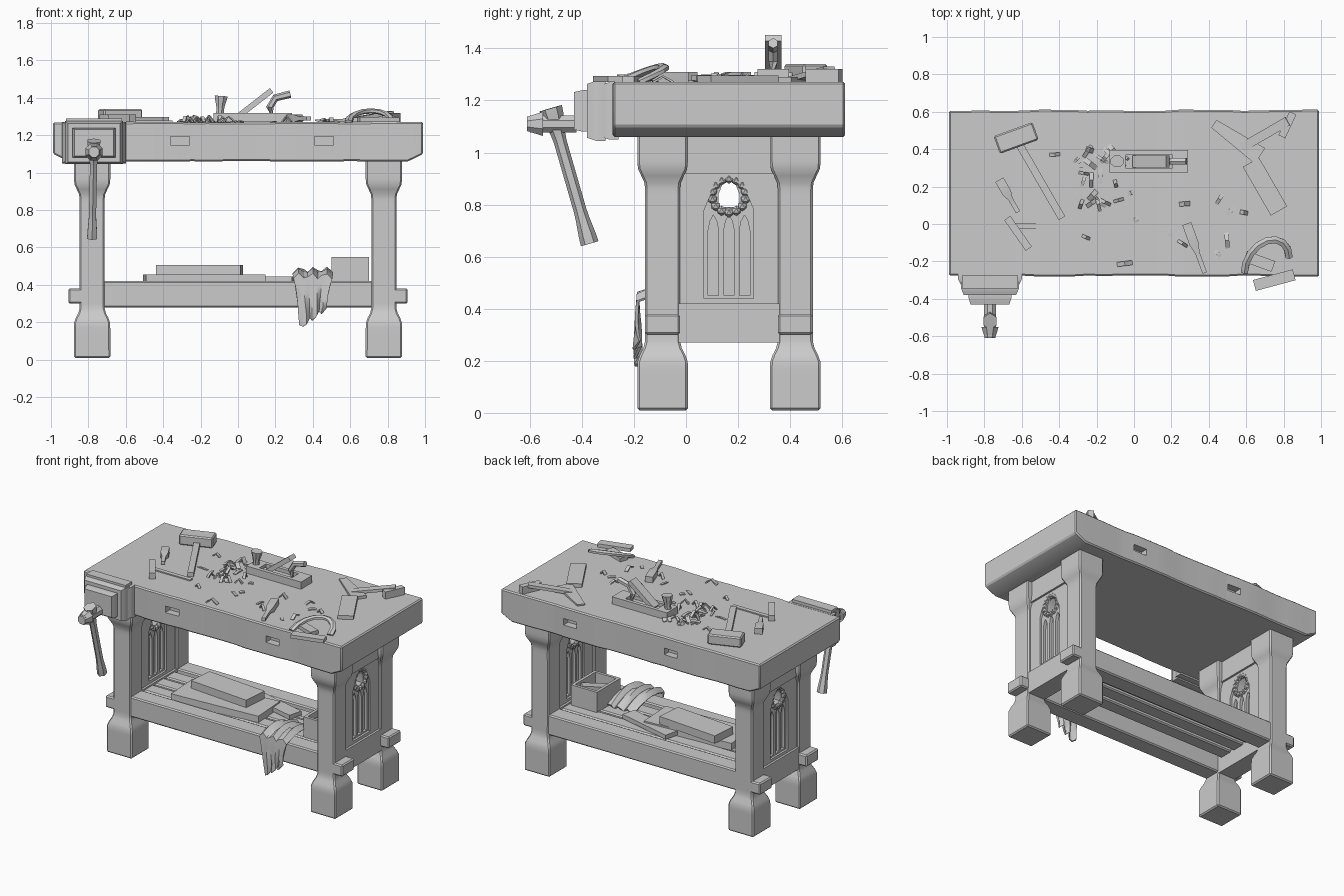
import bpy, bmesh, math, random
from mathutils import Vector

random.seed(4)
if "Cube" in bpy.data.objects:
    bpy.data.objects.remove(bpy.data.objects["Cube"])

# Main levels and centre lines shared by the parts
TOP, UNDERSIDE, SHELF = 1.27, 1.06, 0.41
FRONT_LEG, BACK_LEG, LEG_X = -0.09, 0.42, 0.78
MIDDLE = (FRONT_LEG + BACK_LEG) / 2
SHAFT, FLARE = 0.067, 0.03
DEPTH, FRONT_EDGE = 0.89, -0.28
BACK_EDGE = FRONT_EDGE + DEPTH

grey = bpy.data.materials.new("plain_grey")
grey.use_nodes = True
grey.diffuse_color = (0.6, 0.6, 0.6, 1)
grey.node_tree.nodes["Principled BSDF"].inputs["Base Color"].default_value = grey.diffuse_color


def finish(name, bm):
    bmesh.ops.recalc_face_normals(bm, faces=bm.faces)
    mesh = bpy.data.meshes.new(name)
    bm.to_mesh(mesh)
    bm.free()
    mesh.materials.append(grey)
    ob = bpy.data.objects.new(name, mesh)
    bpy.context.scene.collection.objects.link(ob)
    return ob


def loft(name, points, width, height, shape=None, sides=4):
    """Skin a section along points; width and height are half sizes, scaled by shape(t)."""
    points = [Vector(p) for p in points]
    last = len(points) - 1
    whole = (points[last] - points[0]).normalized()
    up = Vector((0, 0, 1)) if abs(whole.z) < 0.9 else Vector((0, 1, 0))
    corner = math.sqrt(2) if sides == 4 else 1
    bm, rings = bmesh.new(), []
    for i, point in enumerate(points):
        along = (points[min(i + 1, last)] - points[max(i - 1, 0)]).normalized()
        across = up.cross(along).normalized()
        upward = along.cross(across)
        scale = corner * (shape(i / last) if shape else 1)
        ring = []
        for j in range(sides):
            angle = math.tau * (j + 0.5) / sides
            offset = across * width * math.cos(angle) + upward * height * math.sin(angle)
            ring.append(bm.verts.new(point + offset * scale))
        rings.append(ring)
    for ring, following in zip(rings, rings[1:]):
        for j in range(sides):
            k = (j + 1) % sides
            bm.faces.new((ring[j], ring[k], following[k], following[j]))
    bm.faces.new(rings[0])
    bm.faces.new(rings[last])
    return finish(name, bm)


def rod(name, start, end, width, height, shape=None, steps=1, sides=4):
    start, end = Vector(start), Vector(end)
    return loft(name, [start.lerp(end, i / steps) for i in range(steps + 1)], width, height, shape, sides)


def box(name, centre, size):
    half = Vector((size[0] / 2, 0, 0))
    return rod(name, Vector(centre) - half, Vector(centre) + half, size[1] / 2, size[2] / 2)


def span(name, centre, length, width, low, high):
    """Box given by its bottom and top levels."""
    return box(name, (*centre, (low + high) / 2), (length, width, high - low))


def on_bench(name, x, y, length, turn, width, height, rise=0, shape=None, steps=1):
    """Bar lying on the bench top, turned in degrees, with one end raised."""
    half = Vector((math.cos(math.radians(turn)), math.sin(math.radians(turn)), 0)) * length / 2
    middle = Vector((x, y, TOP + height))
    return rod(name, middle - half, middle + half + Vector((0, 0, rise)), width, height, shape, steps)


def modify(ob, kind, **settings):
    modifier = ob.modifiers.new(kind.lower(), kind)
    for key, value in settings.items():
        setattr(modifier, key, value)
    ob.data = bpy.data.meshes.new_from_object(ob.evaluated_get(bpy.context.evaluated_depsgraph_get()))
    ob.modifiers.clear()
    return ob


def soften(ob):
    return modify(ob, 'BEVEL', width=0.008, segments=1, limit_method='ANGLE')


def cut(ob, cutter):
    modify(ob, 'BOOLEAN', operation='DIFFERENCE', solver='EXACT', object=cutter)
    bpy.data.objects.remove(cutter)


def arch(x, y, thickness, half, low, spring, apex):
    """Pointed-arch prism running through x."""
    shoulder = spring + (apex - spring) * 0.6
    right = [(half, low), (half, spring), (half * 0.65, shoulder)]
    outline = right + [(0, apex)] + [(-a, b) for a, b in reversed(right)]
    bm = bmesh.new()
    face = bm.faces.new([bm.verts.new((x - thickness / 2, y + a, b)) for a, b in outline])
    solid = bmesh.ops.extrude_face_region(bm, geom=[face])["geom"]
    bmesh.ops.translate(bm, vec=(thickness, 0, 0), verts=[v for v in solid if isinstance(v, bmesh.types.BMVert)])
    return finish("arch_cutter", bm)


def ease(t):
    t = min(max(t, 0), 1)
    return t * t * (3 - 2 * t)


# Thick worn top with undercut ends and dog holes in both long edges
centre_y, centre_z = FRONT_EDGE + DEPTH / 2, (TOP + UNDERSIDE) / 2
top = rod("bench_top", (-0.99, centre_y, centre_z), (0.99, centre_y, centre_z), DEPTH / 2, (TOP - UNDERSIDE) / 2,
          lambda t: random.uniform(0.985, 1.005), 24)
for v in top.data.vertices:
    if abs(v.co.x) > 0.95 and v.co.z < centre_z:
        v.co.z += 0.04
soften(top)
for x in (-0.31, 0.46):
    for edge in (FRONT_EDGE, BACK_EDGE):
        cut(top, box("dog_hole", (x, edge, 1.17), (0.1, 0.1, 0.045)))


# Legs flare towards both ends about their middle height
def leg_shape(t):
    return 1 + FLARE / SHAFT * ease((abs(t - 0.53) - 0.28) / 0.08)


for side, x in (("left", LEG_X), ("right", -LEG_X)):
    for end, y in (("front", FRONT_LEG), ("back", BACK_LEG)):
        soften(rod(f"{end}_{side}_leg", (x, y, 0.01), (x, y, UNDERSIDE + 0.01), SHAFT, SHAFT, leg_shape, 40))
        soften(span(f"{end}_{side}_tenon", (x * 1.08, y), 0.13, SHAFT * 2, 0.3, 0.38))

    # End frame: rails and a carved panel pierced by a small window
    gap = BACK_LEG - FRONT_LEG - SHAFT
    centre = (x, MIDDLE)
    span(f"{side}_lower_rail", centre, SHAFT * 1.95, gap, 0.27, 0.42)
    span(f"{side}_upper_rail", centre, SHAFT * 1.9, gap, 0.92, UNDERSIDE + 0.01)
    panel = span(f"{side}_carved_panel", centre, 0.1, gap, SHELF, 0.93)
    for face in (-1, 1):
        outer = x + face * 0.05
        cut(panel, arch(outer, MIDDLE, 0.03, 0.095, 0.44, 0.78, 0.91))
        for column in (-1, 0, 1):
            cut(panel, arch(outer, MIDDLE + column * 0.06, 0.07, 0.02, 0.45, 0.7, 0.76))
    cut(panel, arch(x, MIDDLE, 0.2, 0.04, 0.79, 0.84, 0.9))
    for face in (-1, 1):
        bm = bmesh.new()
        for i in range(14):
            a = math.tau * i / 14
            lump = bmesh.ops.create_icosphere(bm, subdivisions=1, radius=0.02)["verts"]
            place = (x + face * 0.035, MIDDLE + 0.065 * math.sin(a), 0.835 + 0.065 * math.cos(a))
            bmesh.ops.translate(bm, vec=place, verts=lump)
        finish(f"{side}_tracery_ring", bm)

# Long stretchers and shelf slats
for end, y in (("front", FRONT_LEG), ("back", BACK_LEG)):
    soften(span(f"{end}_stretcher", (0, y), LEG_X * 2, SHAFT * 1.8, 0.28, 0.42))
for i in (-1, 0, 1):
    soften(span("shelf_slat", (0, MIDDLE + i * 0.12), LEG_X * 2, 0.1, SHELF - 0.04, SHELF))

# Timber offcuts and an open box on the shelf
rod("lower_offcut", (-0.5, 0.1, 0.43), (0.14, 0.14, 0.43), 0.13, 0.025)
rod("upper_offcut", (-0.43, 0.2, 0.48), (0.02, 0.16, 0.48), 0.09, 0.027)
rod("small_offcut", (-0.1, 0.3, 0.43), (0.3, 0.2, 0.43), 0.05, 0.015)
crate = span("open_box", (0.6, 0.13), 0.2, 0.26, SHELF, 0.55)
cut(crate, span("box_hollow", (0.6, 0.13), 0.16, 0.22, SHELF + 0.03, 0.6))
rod("box_contents", (0.54, 0.06, 0.49), (0.66, 0.2, 0.52), 0.03, 0.02)

# Rag lying on the shelf and hanging over the front stretcher
bm = bmesh.new()
bmesh.ops.create_grid(bm, x_segments=8, y_segments=10, size=0.5)
for v in bm.verts:
    across, down = v.co.x, v.co.y + 0.5
    hang = max(down - 0.5, 0) * 2
    fold = 0.015 * math.sin(across * 18 + down * 4)
    y = 0.14 - 0.32 * min(down * 2, 1) + fold * hang
    z = SHELF + 0.06 * math.sin(min(down * 2, 1) * 2.6) + fold - hang * (0.22 - across * 0.1)
    v.co = (0.4 + across * (0.2 - 0.07 * hang), y, z)
modify(finish("draped_rag", bm), 'SOLIDIFY', thickness=0.012)

# Front vise: stepped jaw plates, screw with end knob, and a long handle
VISE_X = -0.77
for step, (half_width, half_height) in enumerate([(0.17, 0.11), (0.155, 0.115), (0.115, 0.08)]):
    plate = FRONT_EDGE - 0.05 * step
    rod("vise_jaw_plate", (VISE_X, plate + 0.02, 1.16), (VISE_X, plate - 0.05, 1.16), half_width, half_height,
        lambda t: 1 - 0.1 * ease(t * 2 - 1), 4)
rod("vise_screw", (VISE_X, -0.42, 1.11), (VISE_X, -0.6, 1.11), 0.035, 0.035, sides=8)
rod("vise_knob", (VISE_X, -0.55, 1.11), (VISE_X, -0.61, 1.11), 0.05, 0.05, lambda t: 1 - 0.4 * t, 2, 8)
rod("vise_handle", (VISE_X, -0.52, 1.17), (VISE_X - 0.01, -0.37, 0.65), 0.022, 0.025,
    lambda t: 1 + ease(1 - t * 4) * 0.8 + ease(t * 4 - 3) * 0.4, 16, 6)
box("vise_top_guard", (VISE_X, FRONT_EDGE - 0.03, TOP + 0.01), (0.3, 0.07, 0.02))

# Hand plane with knob, wedge and horn
PLANE_Y = 0.335
plane = on_bench("plane_body", 0.08, PLANE_Y, 0.42, 0, 0.06, 0.025)
cut(plane, box("plane_mouth", (0.08, PLANE_Y, TOP + 0.05), (0.25, 0.07, 0.05)))
rod("plane_knob", (-0.1, PLANE_Y, TOP), (-0.09, PLANE_Y, 1.41), 0.022, 0.02, lambda t: 1 + 0.7 * ease(t * 2 - 1), 6, 8)
rod("plane_wedge", (0, PLANE_Y, 1.3), (0.18, PLANE_Y, 1.44), 0.032, 0.015)
loft("plane_horn", [(0.19, PLANE_Y, TOP), (0.17, PLANE_Y, 1.35), (0.2, PLANE_Y, 1.4), (0.28, PLANE_Y, 1.42)],
     0.02, 0.02, sides=6)


# Mallet, square, chisels and saw pieces lying on the top
def chisel(t):
    return 1 if t < 0.5 else 0.5


soften(on_bench("mallet_head", -0.63, 0.46, 0.22, 20, 0.05, 0.035))
on_bench("mallet_handle", -0.5, 0.23, 0.46, -60, 0.02, 0.014)
on_bench("left_chisel", -0.67, 0.15, 0.2, -60, 0.025, 0.02, 0, chisel, 5)
on_bench("right_chisel", 0.33, -0.13, 0.28, -70, 0.025, 0.02, 0, chisel, 5)
on_bench("square_stock", -0.62, -0.05, 0.2, -55, 0.02, 0.02)
on_bench("square_blade", -0.5, -0.01, 0.3, 0, 0.015, 0.004)
on_bench("wooden_plate", 0.7, 0.2, 0.3, -60, 0.05, 0.013)
on_bench("saw_blade", 0.55, 0.45, 0.3, -35, 0.05, 0.01, 0, lambda t: 0.5 + t / 2)
on_bench("saw_rail", 0.7, 0.48, 0.28, 30, 0.025, 0.01, 0.04)
on_bench("saw_grip", 0.82, 0.53, 0.14, 65, 0.02, 0.025)

# Bowed saw frame standing at the front corner
bow = [math.pi * i / 8 for i in range(9)]
loft("bowed_frame", [(0.71 - 0.12 * math.cos(a), -0.22 + 0.13 * math.sin(a) - 0.04 * math.cos(a),
                      TOP + 0.06 * math.sin(a)) for a in bow], 0.022, 0.014, sides=6)
on_bench("frame_foot", 0.75, -0.3, 0.22, 15, 0.03, 0.012)
on_bench("frame_cheek", 0.67, -0.2, 0.16, -20, 0.03, 0.012)

# Curled shavings: dense beside the plane, sparse elsewhere
for i in range(46):
    if i < 32:
        x, y = random.gauss(-0.2, 0.12), random.uniform(0.1, 0.42)
    else:
        x, y = random.uniform(-0.35, 0.65), random.uniform(-0.22, 0.15)
    angle, reach = random.uniform(0, math.tau), random.uniform(0.015, 0.04)
    dx, dy, lift = reach * math.cos(angle), reach * math.sin(angle), random.uniform(0, 0.035)
    loft("shaving", [(x - dx, y - dy, TOP), (x, y, TOP + lift), (x + dx, y + dy, TOP)], random.uniform(0.006, 0.014), 0.004)

# Smooth shading on gentle edges only
for ob in bpy.context.scene.objects:
    if ob.type == 'MESH':
        ob.data.shade_smooth()
        ob.data.set_sharp_from_angle(angle=math.radians(30))
